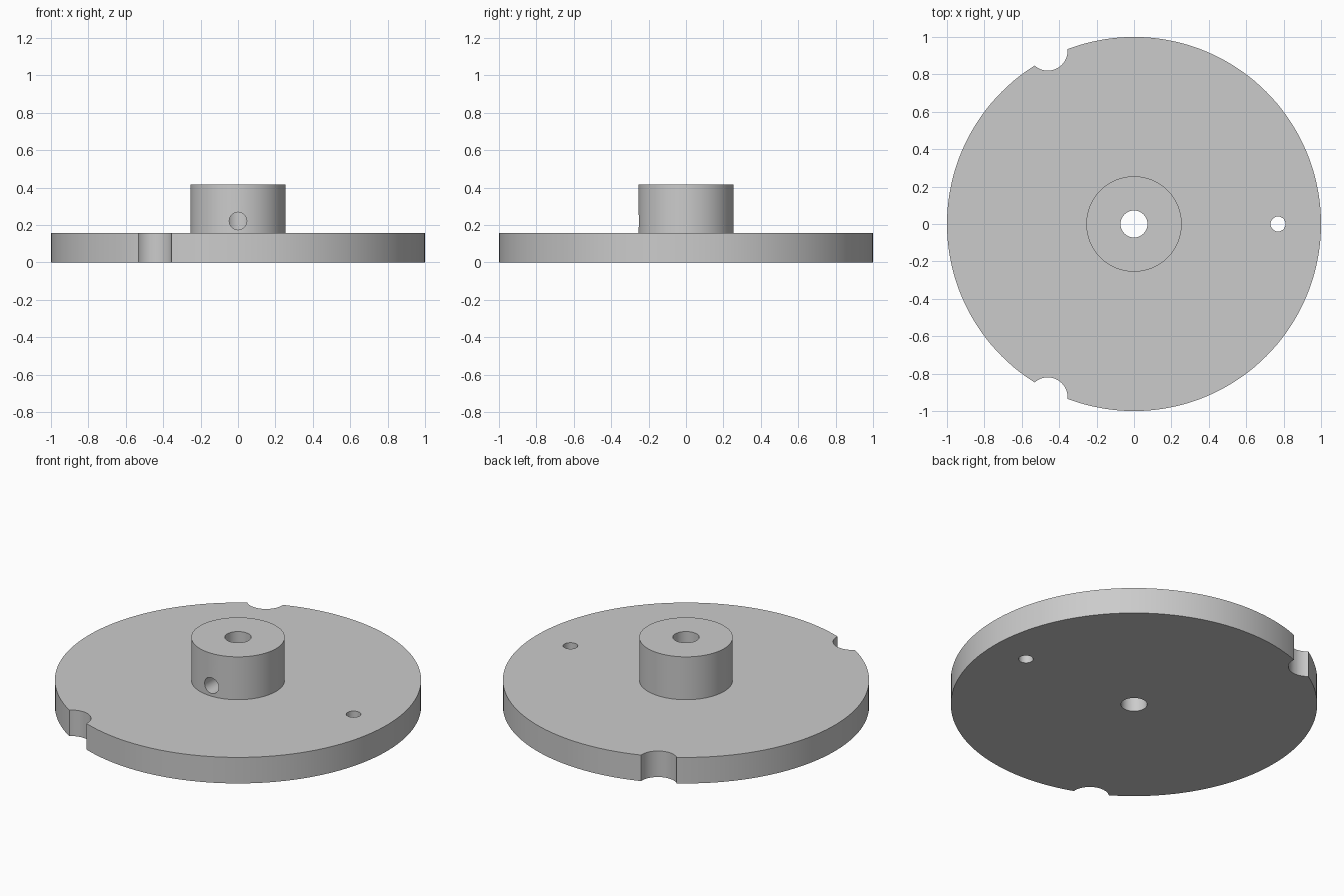
import bpy
import bmesh
from math import radians, sin, cos, tau

if "Cube" in bpy.data.objects:
    bpy.data.objects.remove(bpy.data.objects["Cube"])

DISC_R, DISC_H = 1.0, 0.157
HUB_R, TOP = 0.255, 0.415
BORE_R = 0.072
SEGMENTS = 144

metal = bpy.data.materials.new("plain grey metal")
metal.use_nodes = True
grey = (0.6, 0.6, 0.6, 1)
metal.diffuse_color = grey
metal.node_tree.nodes["Principled BSDF"].inputs["Base Color"].default_value = grey


def lathe(name, profile):
    """Spin a closed (radius, height) profile around z."""
    bm = bmesh.new()
    rings = []
    for i in range(SEGMENTS):
        a = tau * i / SEGMENTS
        rings.append([bm.verts.new((r * cos(a), r * sin(a), z)) for r, z in profile])
    n = len(profile)
    for i, ring in enumerate(rings):
        after = rings[(i + 1) % SEGMENTS]
        for j in range(n):
            k = (j + 1) % n
            bm.faces.new((ring[j], after[j], after[k], ring[k]))
    bmesh.ops.recalc_face_normals(bm, faces=bm.faces)
    mesh = bpy.data.meshes.new(name)
    bm.to_mesh(mesh)
    bm.free()
    obj = bpy.data.objects.new(name, mesh)
    bpy.context.collection.objects.link(obj)
    mesh.materials.append(metal)
    return obj


def drill(target, name, radius, location, depth, tilt=0):
    """Cut a round hole out of the target."""
    bpy.ops.mesh.primitive_cylinder_add(vertices=48, radius=radius, depth=depth,
                                        location=location, rotation=(tilt, 0, 0))
    cutter = bpy.context.object
    cutter.name = name
    cutter.hide_render = True
    cutter.data.materials.append(metal)
    bpy.ops.object.select_all(action="DESELECT")
    bpy.context.view_layer.objects.active = target
    target.select_set(True)
    mod = target.modifiers.new(name, "BOOLEAN")
    mod.operation = "DIFFERENCE"
    mod.solver = "EXACT"
    mod.object = cutter
    bpy.ops.object.modifier_apply(modifier=mod.name)
    bpy.data.objects.remove(cutter)


# Disc and raised hub, with the shaft bore through both
disc = lathe("disc_with_hub", [
    (BORE_R, 0), (DISC_R, 0), (DISC_R, DISC_H),
    (HUB_R, DISC_H), (HUB_R, TOP), (BORE_R, TOP)])

# Rim notches, mirrored front to back
for side in (-1, 1):
    drill(disc, "rim_notch", 0.106, (-0.461, side * 0.926, 0), 1)

# Pin hole near the left rim
drill(disc, "pin_hole", 0.04, (0.77, 0, 0), 1)

# Set screw hole from the front of the hub into the bore
drill(disc, "set_screw_hole", 0.047, (0, -0.2, 0.221), 0.4, radians(90))

bpy.ops.object.shade_smooth_by_angle(angle=radians(30))
